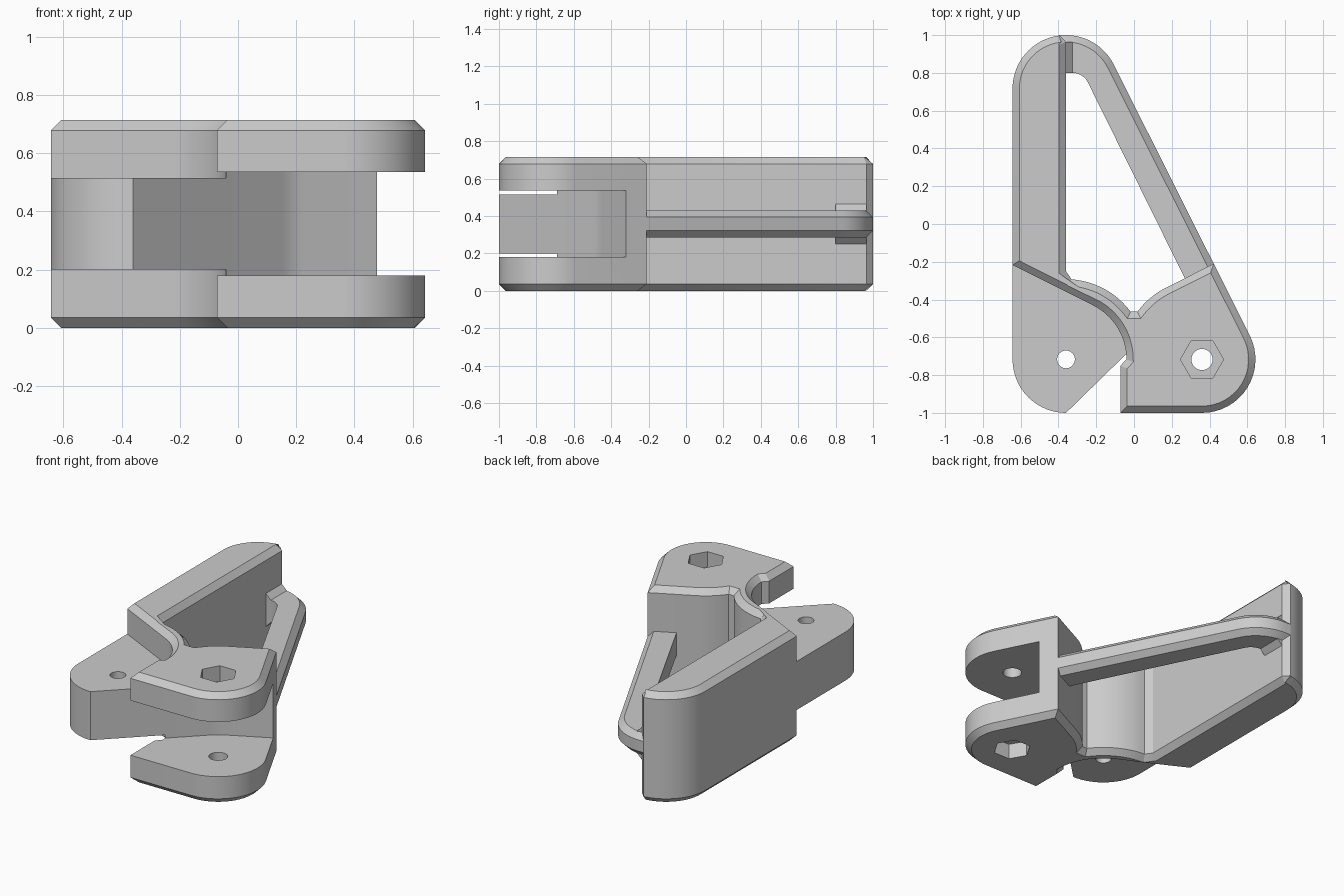
import bpy, bmesh
from math import cos, sin, atan2, radians, degrees, pi
from mathutils import Vector, Matrix

if "Cube" in bpy.data.objects:
    bpy.data.objects.remove(bpy.data.objects["Cube"])

H = 0.715                       # total height
R = 0.283                       # outer rounding of the pins
CH = 0.036                      # chamfer size
PIN_L = Vector((-0.36, -0.717))
PIN_R = Vector((0.36, -0.717))
TIP = Vector((-0.36, 0.717))
slant = (TIP - PIN_R).normalized()          # direction of the sloping side
out = Vector((slant.y, -slant.x))           # its outward normal
A = degrees(atan2(out.y, out.x))

grey = bpy.data.materials.new("plain_grey")
grey.use_nodes = True
colour = (0.6, 0.6, 0.6, 1)
grey.diffuse_color = colour
grey.node_tree.nodes["Principled BSDF"].inputs["Base Color"].default_value = colour


def arc(c, r, a0, a1, n=16):
    """Points on a circle, angles in degrees."""
    angles = [radians(a0 + (a1 - a0) * i / n) for i in range(n + 1)]
    return [(c[0] + r * cos(a), c[1] + r * sin(a)) for a in angles]


def prism(name, outline, z0, z1, chamfer=None):
    """Extrude an outline in z; chamfer picks rim edges by their midpoint."""
    bm = bmesh.new()
    base = bm.faces.new([bm.verts.new((p[0], p[1], z0)) for p in outline])
    top = bmesh.ops.extrude_face_region(bm, geom=[base])["geom"]
    bmesh.ops.translate(bm, vec=(0, 0, z1 - z0),
                        verts=[g for g in top if isinstance(g, bmesh.types.BMVert)])
    bmesh.ops.recalc_face_normals(bm, faces=bm.faces)
    if chamfer:
        rim = [e for e in bm.edges
               if abs(e.verts[0].co.z - e.verts[1].co.z) < 1e-5
               and chamfer((e.verts[0].co + e.verts[1].co) / 2)]
        bmesh.ops.bevel(bm, geom=rim, offset=CH, segments=1, affect='EDGES',
                        clamp_overlap=False)
        bmesh.ops.recalc_face_normals(bm, faces=bm.faces)
    mesh = bpy.data.meshes.new(name)
    bm.to_mesh(mesh)
    bm.free()
    mesh.materials.append(grey)
    ob = bpy.data.objects.new(name, mesh)
    bpy.context.collection.objects.link(ob)
    return ob


def activate(ob):
    bpy.ops.object.select_all(action='DESELECT')
    ob.select_set(True)
    bpy.context.view_layer.objects.active = ob


def cut(ob, cutter):
    mod = ob.modifiers.new("cut", 'BOOLEAN')
    mod.operation, mod.solver, mod.object = 'DIFFERENCE', 'EXACT', cutter
    activate(ob)
    bpy.ops.object.modifier_apply(modifier=mod.name)
    bpy.data.objects.remove(cutter)


# Main body: tall wall, curved web and fork block in one outline
corner = PIN_R + out * R + slant * 0.425
outline = [(PIN_L.x - R, -0.217)]
outline += arc(PIN_L, 0.32, 90 - A, 0)
outline += [(-0.072, -0.75), (-0.072, -1)]
outline += arc(PIN_R, R, -90, A)
outline += [corner]
outline += arc(PIN_R, 0.425, 90 + A, 143.5, 8)
outline += arc(PIN_L, 0.425, 36.5, 86, 12)
outline += [(-0.36, -0.25), (-0.36, 1 - CH), (-0.36 - CH, 1)]
outline += arc(TIP, R, 98, 180)
body = prism("body", outline, 0, H, lambda m: True)

# Slot between the fork plates
tangent = 134.3
slot_end = PIN_R + slant * 0.3 + out
slot = [(-0.36, -1.3), (-0.36, -1)] + arc(PIN_R, 0.3, tangent, 90 + A, 8)
slot += [slot_end, (1.3, -1.3)]
cut(body, prism("slot_cutter", slot, 0.18, H - 0.18))

# Pin hole and hexagonal pockets in the fork
cut(body, prism("pin_cutter", arc(PIN_R, 0.056, 0, 348.75, 31), -0.1, H + 0.1))
hexagon = arc(PIN_R, 0.114, 0, 300, 5)
for z0, z1 in ((-0.1, 0.1), (H - 0.1, H + 0.1)):
    cut(body, prism("hex_cutter", hexagon, z0, z1))

# Tongue that fits between the fork plates of a neighbour
tongue_line = arc(PIN_L, R, 180, 270)
tongue_line += [(-0.025, -0.673), (-0.02, -0.6), (-0.1, -0.5),
                (-0.2, -0.38), (-0.55, -0.23), (PIN_L.x - R, -0.19)]
tongue = prism("tongue", tongue_line, 0.2, H - 0.2)
cut(tongue, prism("hole_cutter", arc(PIN_L, 0.047, 0, 348.75, 31), 0, H))

# Sloping brace, chamfered along its outer side only
brace_line = [corner] + arc(TIP, R, A, 90)
brace_line += [(-0.36 - CH, 1), (-0.36 - CH, 0.8)]
brace_line += arc((-0.325, 0.71), 0.09, 90, A, 8)
brace_line += [(0.29, -0.33), (0.36, -0.33)]
brace = prism("brace", brace_line, 0.285, H - 0.285,
              lambda m: (m.xy - PIN_R).dot(out) > 0.26 or m.y > 0.91)

# Sloped fillet where the brace meets the wall
fillet_line = [(-0.38, 0.25), (-0.36, 0.25), (-0.325, 0.285),
               (-0.325, H - 0.285), (-0.36, H - 0.25), (-0.38, H - 0.25)]
fillet = prism("brace_fillet", fillet_line, CH - 1, -0.8)
fillet.data.transform(Matrix.Rotation(pi / 2, 4, 'X'))

for ob in (body, tongue, brace, fillet):
    activate(ob)
    bpy.ops.object.shade_smooth_by_angle(angle=radians(25))
